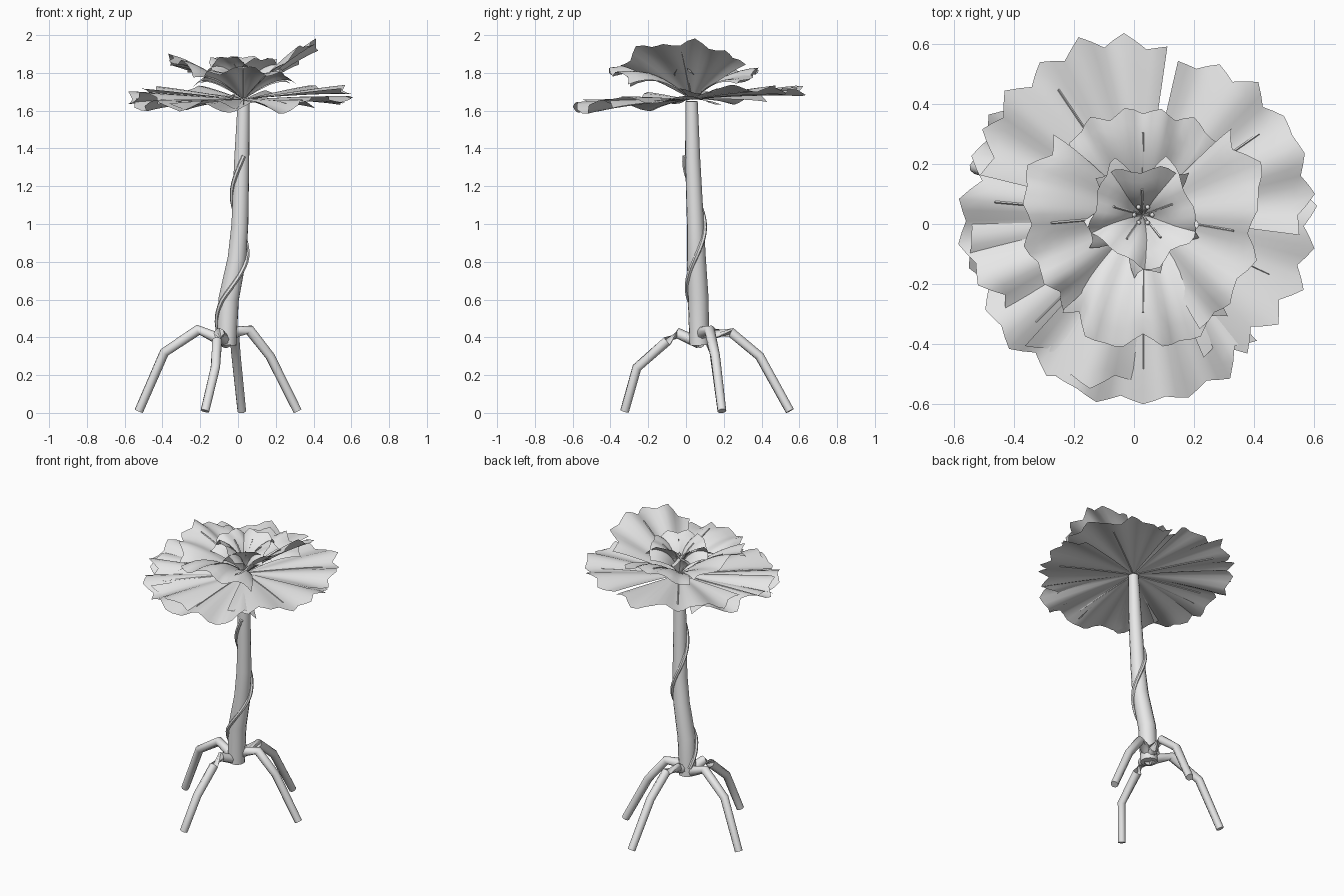
import bpy, bmesh, math, random
from mathutils import Vector, Matrix

random.seed(11)
if "Cube" in bpy.data.objects:
    bpy.data.objects.remove(bpy.data.objects["Cube"])

grey = bpy.data.materials.new("light_grey")
grey.use_nodes = True
grey.diffuse_color = (0.8, 0.8, 0.8, 1)
grey.node_tree.nodes["Principled BSDF"].inputs["Base Color"].default_value = (0.8, 0.8, 0.8, 1)

HEART = Vector((0.03, 0.03, 1.66))


def finish(name, bm, smooth=50):
    mesh = bpy.data.meshes.new(name)
    bm.to_mesh(mesh)
    bm.free()
    mesh.materials.append(grey)
    obj = bpy.data.objects.new(name, mesh)
    bpy.context.collection.objects.link(obj)
    bpy.ops.object.select_all(action='DESELECT')
    obj.select_set(True)
    bpy.context.view_layer.objects.active = obj
    bpy.ops.object.shade_smooth_by_angle(angle=math.radians(smooth))


def tube(name, points, radii, sides=10):
    """Sweep a round section along a path and close both ends."""
    bm = bmesh.new()
    pts = [Vector(p) for p in points]
    rings = []
    for i, p in enumerate(pts):
        d = (pts[min(i + 1, len(pts) - 1)] - pts[max(i - 1, 0)]).normalized()
        side = d.cross(Vector((0.3, 1, 0.1))).normalized()
        up = side.cross(d)
        ring = []
        for k in range(sides):
            a = math.tau * k / sides
            ring.append(bm.verts.new(p + radii[i] * (side * math.cos(a) + up * math.sin(a))))
        rings.append(ring)
    for a, b in zip(rings, rings[1:]):
        for k in range(sides):
            n = (k + 1) % sides
            bm.faces.new((a[k], a[n], b[n], b[k]))
    bm.faces.new(rings[0])
    bm.faces.new(rings[-1])
    bmesh.ops.recalc_face_normals(bm, faces=bm.faces)
    finish(name, bm)


def petal(name, angle, length, tilt, half_width, droop, wave, teeth):
    """Softly pleated fan, curling over at a jagged rim, plus a thin midrib."""
    place = (Matrix.Translation(HEART) @ Matrix.Rotation(math.radians(angle), 4, 'Z')
             @ Matrix.Rotation(-math.radians(tilt), 4, 'Y'))
    phase = random.uniform(0, math.tau)
    pleats = random.uniform(2.2, 3.2)

    def height(s, u):
        fold = math.cos(pleats * math.pi * u + phase) + 0.3 * math.cos(8 * u)
        return length * (wave * s ** 1.4 * fold - droop * s ** 3)

    # rim: alternate peaks and notches, each with one step between
    corners = []
    for j in range(teeth * 2 + 1):
        notch = 0.09 if j % 2 else 0.0
        corners.append(1 - notch * random.uniform(0.5, 1.2) + random.uniform(-0.03, 0.02)
                       - 0.1 * abs(j / teeth - 1) ** 4)
    rows, cols = 9, teeth * 4
    bm = bmesh.new()
    grid = []
    for i in range(rows + 1):
        s = 0.03 + 0.97 * i / rows
        line = []
        for j in range(cols + 1):
            u = 2 * j / cols - 1
            a = math.radians(half_width) * u
            rim = (corners[j // 2] + corners[(j + 1) // 2]) / 2
            r = length * s * (1 + (rim - 1) * s ** 3)
            line.append(bm.verts.new(place @ Vector((r * math.cos(a), r * math.sin(a), height(s, u)))))
        grid.append(line)
    for a, b in zip(grid, grid[1:]):
        for j in range(cols):
            bm.faces.new((a[j], b[j], b[j + 1], a[j + 1]))
    finish(name, bm, 80)

    # midrib lying on the fan
    ends = [place @ Vector((length * s, 0, height(s, 0))) for s in (0.05, 0.3, 0.5, 0.65, 0.8)]
    tube(name + "_midrib", ends, [0.004] * len(ends), 4)


# trunk
TRUNK = [(-0.06, 0.07, 0.36), (-0.05, 0.065, 0.6), (-0.005, 0.055, 0.82),
         (0.01, 0.05, 1.0), (0.02, 0.035, 1.35), (0.03, 0.03, 1.65)]
WIDTH = [0.052, 0.055, 0.05, 0.045, 0.04, 0.032]
tube("trunk", TRUNK, WIDTH, 14)


def trunk_at(z):
    for i in range(len(TRUNK) - 1):
        lo, hi = TRUNK[i][2], TRUNK[i + 1][2]
        if z <= hi:
            t = (z - lo) / (hi - lo)
            return Vector(TRUNK[i]).lerp(Vector(TRUNK[i + 1]), t), WIDTH[i] * (1 - t) + WIDTH[i + 1] * t


# climbing vine
path = []
for i in range(33):
    z = 0.42 + 0.94 * i / 32
    c, r = trunk_at(z)
    a = math.tau * (z - 0.83) / 0.67
    path.append(c + Vector((math.cos(a), math.sin(a), 0)) * (r + 0.004))
tube("vine", path, [0.012] * len(path), 6)

# roots, each bent over a knee down to the ground
ROOTS = {
    "left_root": [(-0.06, 0.07, 0.39), (-0.01, 0.09, 0.43), (0.06, 0.125, 0.44),
                  (0.17, 0.155, 0.3), (0.315, 0.19, 0.01)],
    "right_root": [(-0.06, 0.07, 0.37), (-0.12, 0.08, 0.4), (-0.21, 0.1, 0.44),
                   (-0.39, 0.15, 0.32), (-0.525, 0.19, 0.01)],
    "front_root": [(-0.06, 0.07, 0.37), (-0.1, -0.04, 0.42), (-0.11, -0.1, 0.38),
                   (-0.12, -0.26, 0.24), (-0.175, -0.325, 0.01)],
    "back_root": [(-0.06, 0.07, 0.39), (-0.04, 0.14, 0.42), (-0.02, 0.24, 0.425),
                  (-0.01, 0.39, 0.3), (0.02, 0.55, 0.01)],
}
for name, pts in ROOTS.items():
    tube(name, pts, [0.03, 0.03, 0.028, 0.026, 0.024], 8)

# wide outer petals, rising at the back and sinking at the front: angle, length, tilt
for i, (a, l, t) in enumerate([(35, 0.59, 7), (124, 0.63, 6), (175, 0.62, 2),
                               (225, 0.63, -2), (270, 0.64, -3), (335, 0.58, 1)]):
    petal(f"outer_petal_{i + 1}", a, l, t, 42, 0.02, 0.045, 6)

# raised middle petals: angle, length, tilt, half width, droop
for i, (a, l, t, w, d) in enumerate([(-10, 0.5, 42, 48, 0.06), (90, 0.38, 38, 46, 0.25),
                                     (185, 0.46, 38, 44, 0.15), (270, 0.46, 38, 42, 0.3)]):
    petal(f"middle_petal_{i + 1}", a, l, t, w, d, 0.04, 5)

# inner cup with a flared rim
for i in range(5):
    petal(f"inner_petal_{i + 1}", 20 + 72 * i, 0.26, 76 + 3 * (i % 2), 42, 0.4, 0.03, 3)

# stamens with round tips
for i in range(6):
    a = math.tau * i / 6
    tip = HEART + Vector((0.03 * math.cos(a), 0.03 * math.sin(a), 0.1 + 0.01 * (i % 3)))
    tube(f"stamen_{i + 1}", [HEART, HEART.lerp(tip, 0.5), tip], [0.004] * 3, 5)
    bm = bmesh.new()
    bmesh.ops.create_icosphere(bm, subdivisions=1, radius=0.009, matrix=Matrix.Translation(tip))
    finish(f"stamen_tip_{i + 1}", bm)
